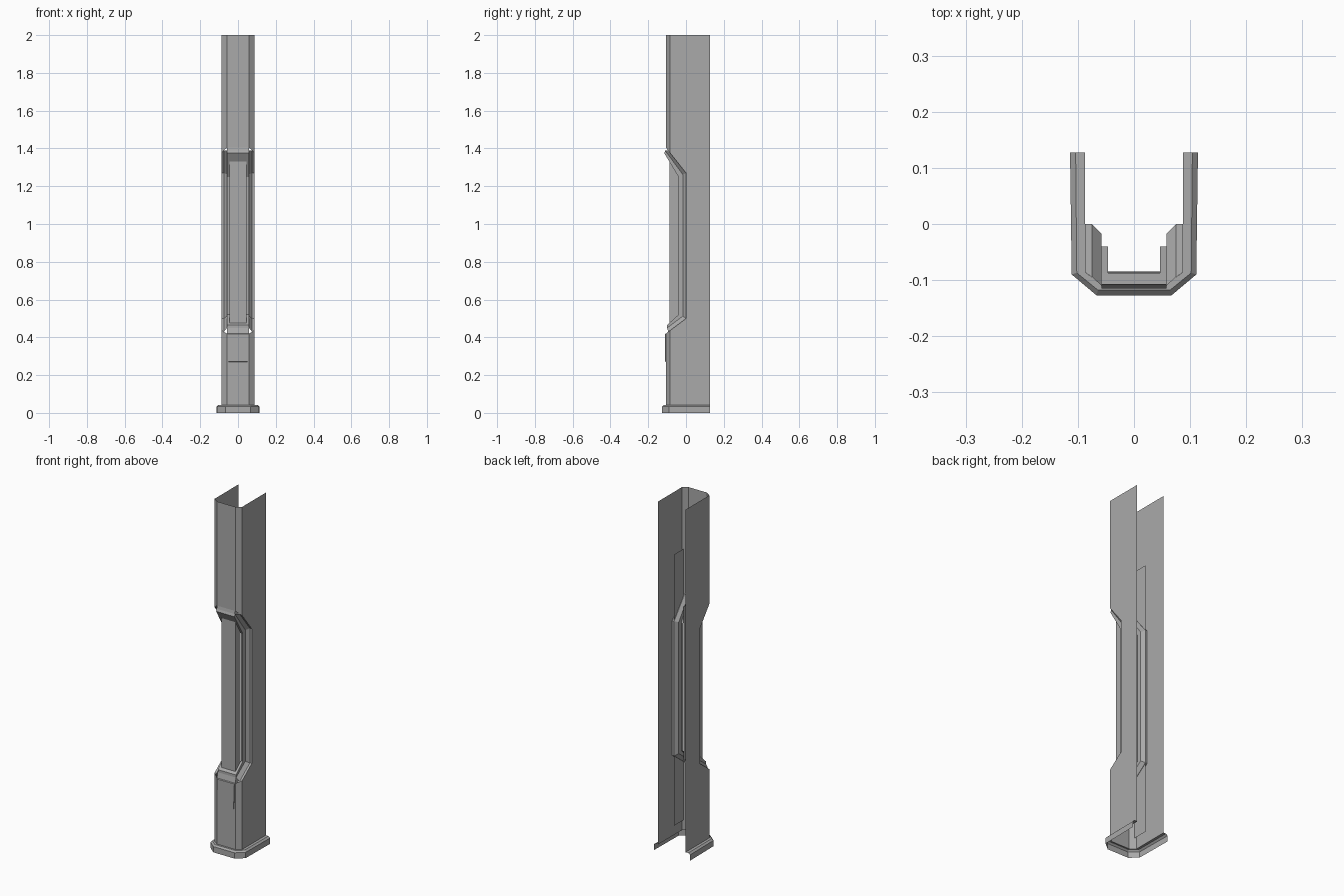
import bpy

cube = bpy.data.objects.get("Cube")
if cube:
    bpy.data.objects.remove(cube, do_unlink=True)

grey = bpy.data.materials.new("plain grey")
grey.use_nodes = True
grey.diffuse_color = (0.4, 0.4, 0.4, 1)
grey.node_tree.nodes["Principled BSDF"].inputs["Base Color"].default_value = grey.diffuse_color

FRONT, SIDE, BACK, FLAT, CORNER = -0.107, 0.087, 0.127, 0.058, -0.086


def sheet(name, *strips):
    """Open sheets: each strip is a list of point rows on the +x half, mirrored across x."""
    verts, faces = [], []
    for rows in strips:
        for low, high in zip(rows, rows[1:]):
            for j in range(len(low) - 1):
                n = len(verts)
                verts += [low[j], low[j + 1], high[j + 1], high[j]]
                faces.append((n, n + 1, n + 2, n + 3))
    mesh = bpy.data.meshes.new(name)
    mesh.from_pydata(verts, [], faces)
    mesh.materials.append(grey)
    ob = bpy.data.objects.new(name, mesh)
    bpy.context.collection.objects.link(ob)
    mirror = ob.modifiers.new("mirror", "MIRROR")
    mirror.use_clip = True
    mirror.merge_threshold = 0.0005
    return ob


def level(outline, z):
    """Place a plan outline at a height."""
    return [(x, y, z) for x, y in outline]


def upper_cut(y):
    return 1.27 - 1.26 * min(y, 0)


def lower_cut(y):
    return 0.5 + 0.75 * min(y, 0)


def cut(outline, rule):
    return [(x, y, rule(y)) for x, y in outline]


def across(y, z, width):
    return [(0, y, z), (width, y, z)]


# Column shell, with the recess cut out of its front
plan = [(0, FRONT), (FLAT, FRONT), (SIDE, CORNER), (SIDE, 0), (SIDE, BACK)]
sheet("column_shell",
      [cut(plan, upper_cut), level(plan, 2)],
      [level(plan, 0.04), cut(plan, lower_cut)],
      [level(plan[3:], 0.5), level(plan[3:], 1.27)])

# Inner lining above and below the recess
lining = [(0.077, CORNER), (0.077, 0)]
sheet("inner_lining",
      [cut(lining, upper_cut), level(lining, 1.65)],
      [level(lining, 0.1), cut(lining, lower_cut)])

# Stepped frame following the bent edge of the recess


def edge(x, y_end):
    return [(x, y_end, lower_cut(y_end)), (x, 0, 0.5), (x, 0, 1.27), (x, y_end, upper_cut(y_end))]


outer = [(FLAT, -0.1, 0.45), (FLAT, -0.017, 0.512), (FLAT, -0.017, 1.262), (FLAT, -0.11, 1.388)]
inner = [(FLAT, -0.1, 0.465), (FLAT, -0.04, 0.52), (FLAT, -0.04, 1.25), (FLAT, -0.115, 1.375)]
ledge = [(0.046, y, z) for x, y, z in inner]
sheet("recess_frame", [edge(SIDE, CORNER), edge(0.075, -0.094), outer, inner, ledge])

# Lips of the frame across the top and bottom of the recess
sheet("upper_lip", [across(y, z, FLAT) for y, z in
                    [(-0.087, 1.33), (-0.115, 1.375), (-0.11, 1.388), (FRONT, 1.405)]])
sheet("lower_lip", [across(y, z, FLAT) for y, z in
                    [(FRONT, 0.42), (-0.1, 0.45), (-0.1, 0.465), (-0.085, 0.478)]])

# Raised panel inside the recess
panel = [(0, -0.087), (0.045, -0.087), (0.045, -0.04)]
sheet("recess_panel", [level(panel, 0.465), level(panel, 1.345)])

# Thin plate on the lower front
sheet("front_plate",
      [across(FRONT, 0.27, 0.05), across(-0.112, 0.272, 0.05),
       across(-0.112, 0.417, 0.055), across(FRONT, 0.42, 0.055)],
      [[(0.05, -0.112, 0.272), (0.05, FRONT, 0.27)],
       [(0.055, -0.112, 0.417), (0.055, FRONT, 0.42)]])

# Flared base with a bevelled top
foot = [(0, -0.127), (0.067, -0.127), (0.111, -0.09), (0.114, BACK)]
rim = [(0, -0.118), (0.064, -0.118), (0.102, -0.087), (0.104, BACK)]
seat = [plan[0], plan[1], plan[2], plan[4]]
sheet("base", [level(foot, 0), level(foot, 0.033), level(rim, 0.042), level(seat, 0.042)])
